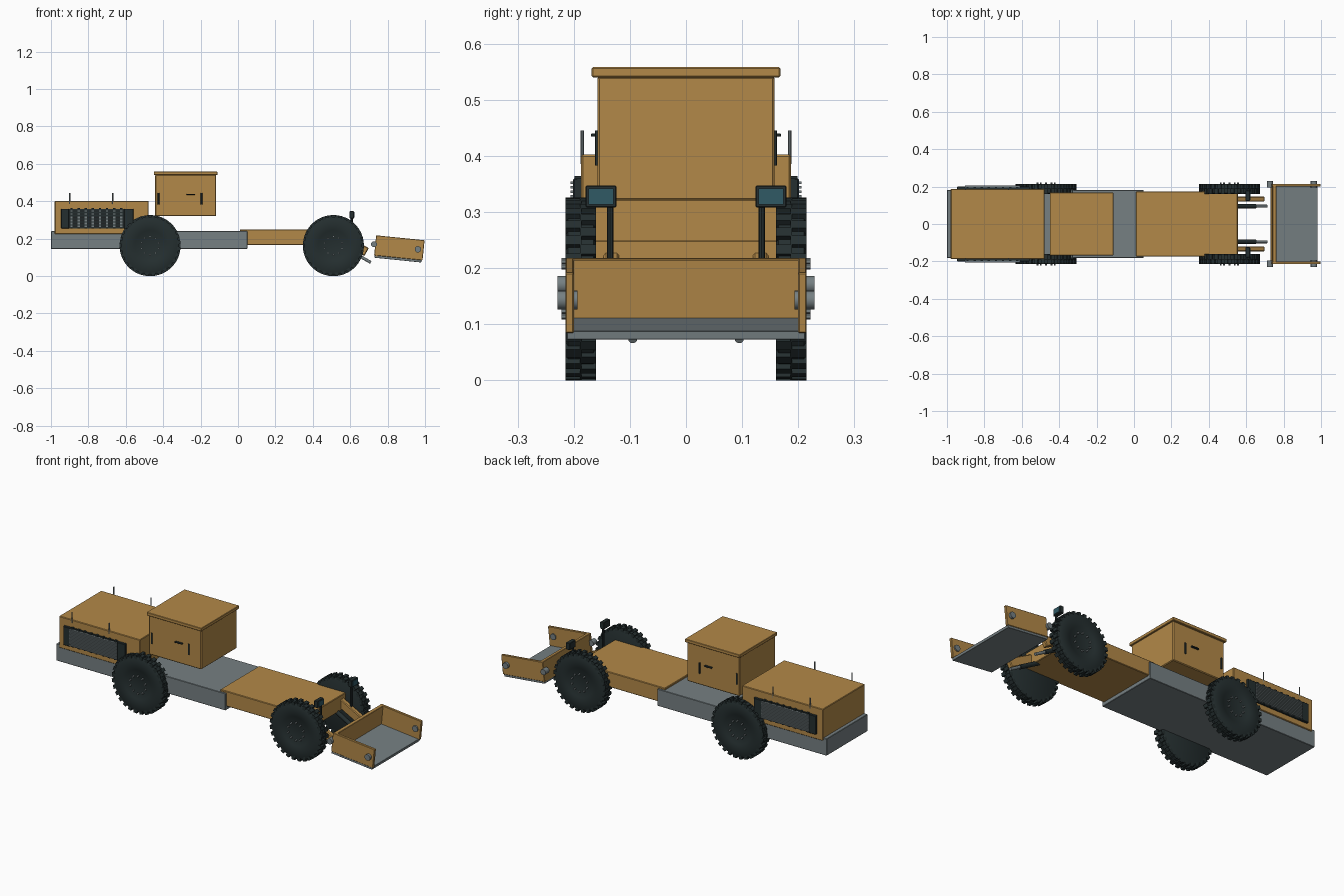
import bpy, bmesh, math
from mathutils import Matrix, Vector

if "Cube" in bpy.data.objects:
    bpy.data.objects.remove(bpy.data.objects["Cube"])


def material(name, rgb):
    m = bpy.data.materials.new(name)
    m.diffuse_color = (*rgb, 1)
    m.use_nodes = True
    m.node_tree.nodes["Principled BSDF"].inputs["Base Color"].default_value = m.diffuse_color
    return m


OCHRE = material("ochre paint", (0.45, 0.25, 0.065))
GREY = material("steel grey", (0.18, 0.215, 0.225))
DARK = material("dark rubber", (0.018, 0.028, 0.029))
LENS = material("lamp glass", (0.03, 0.10, 0.13))


def finish(name, bm, mat, bevel=0.0, smooth=False):
    bmesh.ops.recalc_face_normals(bm, faces=bm.faces)
    me = bpy.data.meshes.new(name)
    bm.to_mesh(me)
    bm.free()
    me.materials.append(mat)
    ob = bpy.data.objects.new(name, me)
    bpy.context.collection.objects.link(ob)
    if bevel:
        mod = ob.modifiers.new("edge", 'BEVEL')
        mod.width, mod.segments = bevel, 1
    if smooth:
        bpy.ops.object.select_all(action='DESELECT')
        ob.select_set(True)
        bpy.context.view_layer.objects.active = ob
        bpy.ops.object.shade_smooth_by_angle(angle=math.radians(35))
    return ob


def add_box(bm, x, y, z, m=Matrix()):
    c = Vector([(a + b) / 2 for a, b in (x, y, z)])
    s = [abs(b - a) for a, b in (x, y, z)]
    bmesh.ops.create_cube(bm, size=1, matrix=m @ Matrix.Translation(c) @ Matrix.Diagonal((*s, 1)))


def box(name, x, y, z, mat, bevel=0.0, m=Matrix()):
    bm = bmesh.new()
    add_box(bm, x, y, z, m)
    return finish(name, bm, mat, bevel)


def add_rod(bm, a, b, r, n=16):
    a, b = Vector(a), Vector(b)
    d = b - a
    m = Matrix.Translation((a + b) / 2) @ d.to_track_quat('Z', 'Y').to_matrix().to_4x4()
    bmesh.ops.create_cone(bm, cap_ends=True, segments=n, radius1=r, radius2=r, depth=d.length, matrix=m)


def rod(name, a, b, r, mat, n=16):
    bm = bmesh.new()
    add_rod(bm, a, b, r, n)
    return finish(name, bm, mat, smooth=True)


# Main bodies
box("rear_chassis", (-1, 0.05), (-0.182, 0.182), (0.145, 0.24), GREY, 0.002)
box("front_frame", (0.01, 0.555), (-0.173, 0.173), (0.165, 0.25), OCHRE, 0.003)
box("engine_hood", (-0.98, -0.478), (-0.187, 0.187), (0.225, 0.402), OCHRE, 0.003)
box("cab", (-0.443, -0.117), (-0.158, 0.158), (0.32, 0.542), OCHRE, 0.004)
box("cab_roof", (-0.45, -0.11), (-0.168, 0.168), (0.54, 0.558), OCHRE, 0.002)


def wheel(name, cx, s):
    # Tyre profile (y, radius) spun round the axle
    prof = [(0.16, 0.0), (0.16, 0.145), (0.165, 0.154), (0.210, 0.154), (0.215, 0.145),
            (0.215, 0.085), (0.212, 0.08), (0.212, 0.0)]
    place = Matrix.Translation((cx, 0, 0.163))
    bm = bmesh.new()
    vs = [bm.verts.new((0, s * y, r)) for y, r in prof]
    es = [bm.edges.new(p) for p in zip(vs, vs[1:])]
    bmesh.ops.spin(bm, geom=vs + es, cent=(0, 0, 0), axis=(0, 1, 0),
                   angle=math.tau, steps=48, use_duplicate=False)
    bmesh.ops.remove_doubles(bm, verts=bm.verts, dist=1e-5)
    bm.transform(place)
    finish(name + "_tyre", bm, DARK, smooth=True)
    # Staggered tread lugs
    bm = bmesh.new()
    n = 28
    for i in range(n):
        for k, (y0, y1) in enumerate(((0.16, 0.189), (0.186, 0.215))):
            m = place @ Matrix.Rotation((i + k * 0.5) * math.tau / n, 4, 'Y')
            add_box(bm, (-0.0095, 0.0095), (s * y0, s * y1), (0.14, 0.163), m)
    finish(name + "_tread", bm, DARK)
    # Ring of wheel bolts
    bm = bmesh.new()
    for i in range(10):
        a = (i + 0.5) * math.tau / 10
        x, z = cx + 0.049 * math.cos(a), 0.163 + 0.049 * math.sin(a)
        add_rod(bm, (x, s * 0.208, z), (x, s * 0.222, z), 0.0055, 6)
    finish(name + "_bolts", bm, GREY)


# Bucket frame tilted forward about its rear edge
TILT = Matrix.Translation((0.735, 0, 0.16)) @ Matrix.Rotation(math.radians(5.8), 4, 'Y')
box("bucket_back", (0, 0.02), (-0.212, 0.212), (-0.055, 0.058), OCHRE, 0.002, TILT)
box("bucket_floor", (0, 0.252), (-0.212, 0.212), (-0.062, -0.047), GREY, 0.001, TILT)

for s, side in ((-1, "right"), (1, "left")):
    wheel(side + "_rear_wheel", -0.47, s)
    wheel(side + "_front_wheel", 0.51, s)

    # Engine side grille: dark surround, posts and grey louvres
    box(side + "_grille_panel", (-0.945, -0.56), (s * 0.18, s * 0.194), (0.255, 0.36), DARK)
    for i, (a, b) in enumerate(((-0.945, -0.903), (-0.61, -0.56))):
        box(f"{side}_grille_end_{i}", (a, b), (s * 0.18, s * 0.201), (0.255, 0.36), DARK, 0.002)
    bm = bmesh.new()
    for i in range(12):
        z = 0.264 + i * 0.008
        add_box(bm, (-0.903, -0.61), (s * 0.19, s * 0.206), (z - 0.0026, z + 0.0026))
    finish(side + "_grille_louvres", bm, GREY)
    bm = bmesh.new()
    for i in range(8):
        x = -0.89 + i * 0.038
        add_box(bm, (x - 0.006, x + 0.006), (s * 0.185, s * 0.199), (0.255, 0.364))
    finish(side + "_grille_posts", bm, DARK)

    # Handrail posts on the hood
    for i, x in enumerate((-0.9, -0.67)):
        rod(f"{side}_hood_post_{i}", (x, s * 0.185, 0.385), (x, s * 0.185, 0.445), 0.0032, GREY, 8)

    # Cab door hinges and handle
    for i, x in enumerate((-0.425, -0.195)):
        rod(f"{side}_door_hinge_{i}", (x, s * 0.158, 0.383), (x, s * 0.158, 0.445), 0.0045, DARK, 8)
    box(side + "_door_handle", (-0.275, -0.23), (s * 0.155, s * 0.169), (0.434, 0.44), DARK, 0.001)

    # Work lamp on a stem
    box(side + "_lamp_housing", (0.597, 0.62), (s * 0.124, s * 0.179), (0.308, 0.347), DARK, 0.002)
    box(side + "_lamp_lens", (0.618, 0.623), (s * 0.129, s * 0.174), (0.313, 0.342), LENS)
    rod(side + "_lamp_stem", (0.608, s * 0.135, 0.19), (0.608, s * 0.135, 0.31), 0.006, DARK, 8)

    # Lift arm, running down from the frame to the bucket
    arm = Matrix.Translation((0.52, 0, 0.218)) @ Matrix.Rotation(math.radians(28), 4, 'Y')
    box(side + "_lift_arm", (0, 0.19), (s * 0.119, s * 0.147), (-0.024, 0.024), OCHRE, 0.004, arm)

    # Hydraulic ram beside the arm
    rod(side + "_ram_barrel", (0.52, s * 0.095, 0.18), (0.65, s * 0.095, 0.107), 0.012, DARK)
    rod(side + "_ram_rod", (0.64, s * 0.095, 0.113), (0.71, s * 0.095, 0.073), 0.008, GREY)

    # Bucket side plates and pivot pins
    box(side + "_bucket_side", (-0.002, 0.258), (s * 0.2, s * 0.215), (-0.05, 0.058), OCHRE, 0.002, TILT)
    rod(side + "_bucket_rear_pin", (0.727, s * 0.195, 0.17), (0.727, s * 0.229, 0.17), 0.016, GREY)
    rod(side + "_bucket_front_pin", (0.962, s * 0.193, 0.143), (0.962, s * 0.229, 0.143), 0.017, GREY)
